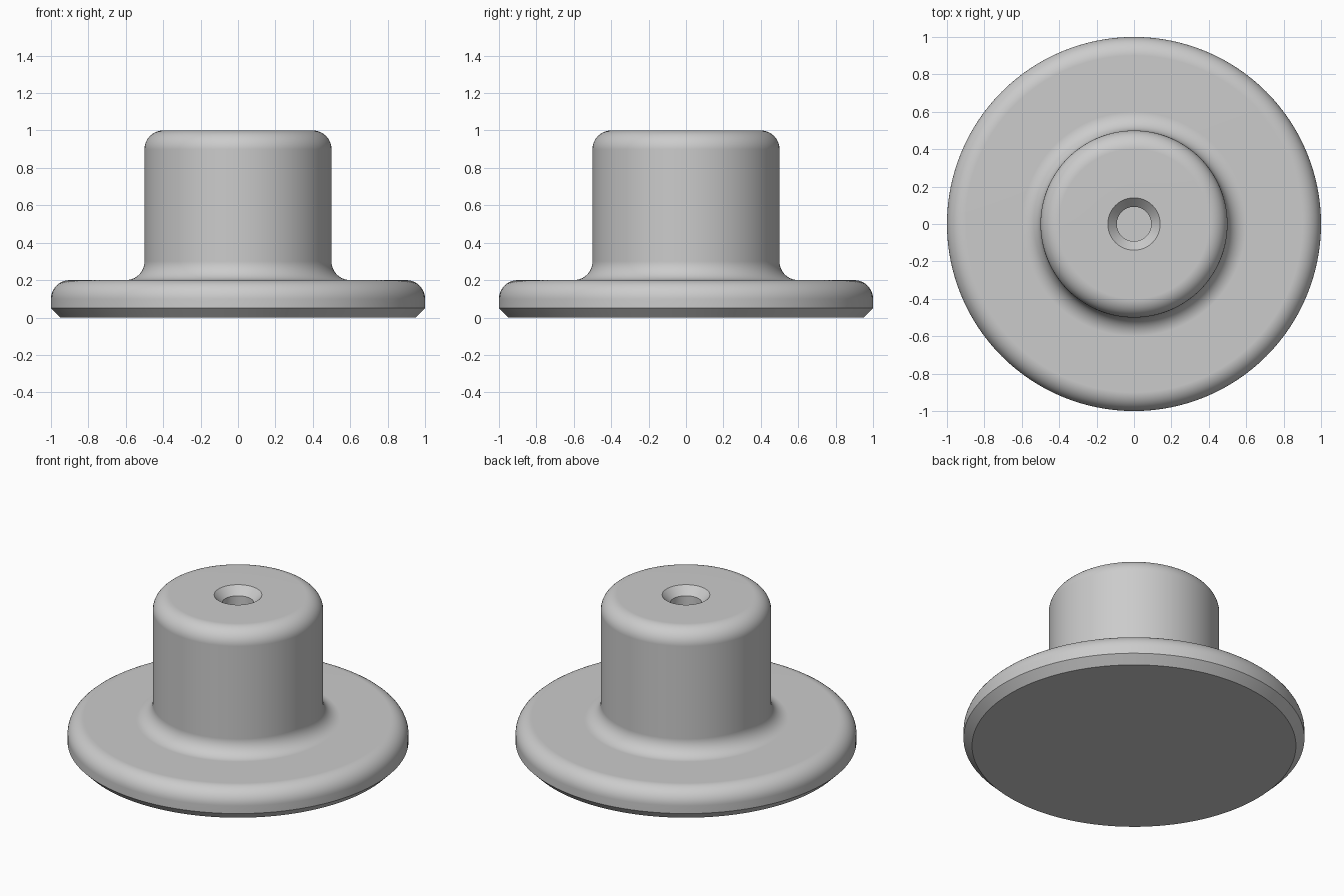
import bpy
import bmesh
from math import cos, sin, pi, radians
from mathutils import Vector

SEGMENTS = 128
FILLET = 0.1
CHAMFER = 0.05

cube = bpy.data.objects.get("Cube")
if cube:
    bpy.data.objects.remove(cube, do_unlink=True)


def arc(radius, height, start, end, steps=10):
    """Quarter-round profile points about a centre, angles in degrees."""
    angles = [radians(start + (end - start) * i / steps) for i in range(steps + 1)]
    return [(radius + FILLET * cos(a), height + FILLET * sin(a)) for a in angles]


# Half section as (radius, height), from the underside centre to the bore floor
profile = [(0, 0), (1 - CHAMFER, 0), (1, CHAMFER)]
profile += arc(0.9, 0.1, 0, 90)        # rounded flange rim
profile += arc(0.6, 0.3, 270, 180)     # fillet between flange and post
profile += arc(0.4, 0.9, 0, 90)        # rounded post top
profile += [(0.14, 1), (0.092, 0.95)]  # countersink
profile += [(0.092, 0.5), (0, 0.5)]    # blind bore

# Turn the section around the vertical axis
bm = bmesh.new()
verts = [bm.verts.new((r, 0, z)) for r, z in profile]
edges = [bm.edges.new(pair) for pair in zip(verts, verts[1:])]
bmesh.ops.spin(bm, geom=verts + edges, cent=(0, 0, 0), axis=(0, 0, 1),
               angle=2 * pi, steps=SEGMENTS, use_duplicate=False)
bmesh.ops.remove_doubles(bm, verts=bm.verts, dist=0.0001)
bmesh.ops.recalc_face_normals(bm, faces=bm.faces)

# Keep the outside facing out
underside = min(bm.faces, key=lambda f: f.calc_center_median().z)
if underside.normal.dot(Vector((0, 0, -1))) < 0:
    bmesh.ops.reverse_faces(bm, faces=bm.faces)

mesh = bpy.data.meshes.new("flanged_post")
bm.to_mesh(mesh)
bm.free()
post = bpy.data.objects.new("flanged_post", mesh)
bpy.context.collection.objects.link(post)

# Plain grey finish
grey = bpy.data.materials.new("plain_grey")
grey.use_nodes = True
colour = (0.6, 0.6, 0.6, 1)
grey.diffuse_color = colour
grey.node_tree.nodes["Principled BSDF"].inputs["Base Color"].default_value = colour
mesh.materials.append(grey)

# Smooth rounds with crisp chamfer edges and flat faces
bpy.ops.object.select_all(action="DESELECT")
post.select_set(True)
bpy.context.view_layer.objects.active = post
bpy.ops.object.shade_smooth_by_angle(angle=radians(30))
weighted = post.modifiers.new("even_shading", "WEIGHTED_NORMAL")
weighted.keep_sharp = True
